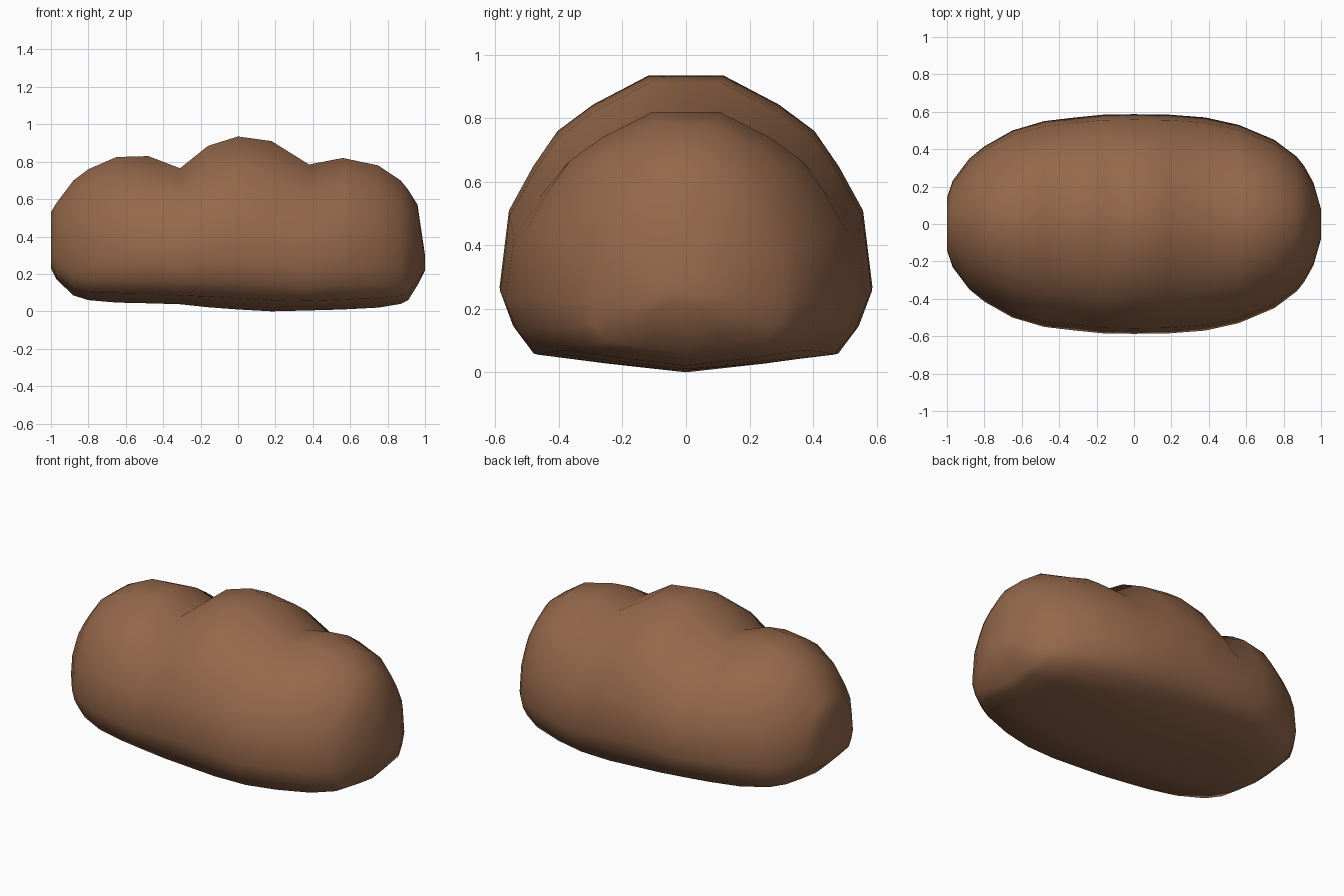
import bpy, bmesh

crust = bpy.data.materials.new("brown crust")
crust.diffuse_color = (0.30, 0.138, 0.07, 1)

# Stations along the loaf: x, half width, bottom z, top z
stations = [
    (-1.00, 0.14, 0.23, 0.53), (-0.97, 0.23, 0.17, 0.58),
    (-0.88, 0.35, 0.085, 0.70), (-0.80, 0.415, 0.06, 0.76),
    (-0.65, 0.50, 0.047, 0.825), (-0.48, 0.55, 0.043, 0.83),
    (-0.31, 0.57, 0.038, 0.765), (-0.16, 0.585, 0.022, 0.885),
    (0.00, 0.587, 0.01, 0.935), (0.18, 0.585, 0.00, 0.91),
    (0.38, 0.57, 0.005, 0.785), (0.56, 0.53, 0.01, 0.82),
    (0.75, 0.45, 0.02, 0.78), (0.87, 0.36, 0.04, 0.70),
    (0.91, 0.31, 0.06, 0.65), (0.96, 0.22, 0.14, 0.57),
    (1.00, 0.08, 0.22, 0.30),
]
# Half of the domed cross-section, as fractions of width and height
half = [(0.20, 1.0), (0.50, 0.90), (0.69, 0.81), (0.82, 0.69), (0.95, 0.54),
        (1.0, 0.28), (0.93, 0.16), (0.82, 0.065), (0.42, 0.03)]
profile = half + [(0, 0)] + [(-y, z) for y, z in reversed(half)]

# Loaf with three bumps, lofted through the stations
bm = bmesh.new()
rings = [[bm.verts.new((x, w * y, b + (t - b) * z)) for y, z in profile]
         for x, w, b, t in stations]
n = len(profile)
for a, c in zip(rings, rings[1:]):
    for i in range(n):
        j = (i + 1) % n
        bm.faces.new((a[i], a[j], c[j], c[i]))
bm.faces.new(rings[0])
bm.faces.new(rings[-1])
bmesh.ops.recalc_face_normals(bm, faces=bm.faces[:])
for f in bm.faces:
    f.smooth = True

mesh = bpy.data.meshes.new("bread_loaf")
bm.to_mesh(mesh)
bm.free()
mesh.materials.append(crust)
bpy.context.collection.objects.link(bpy.data.objects.new("bread_loaf", mesh))
